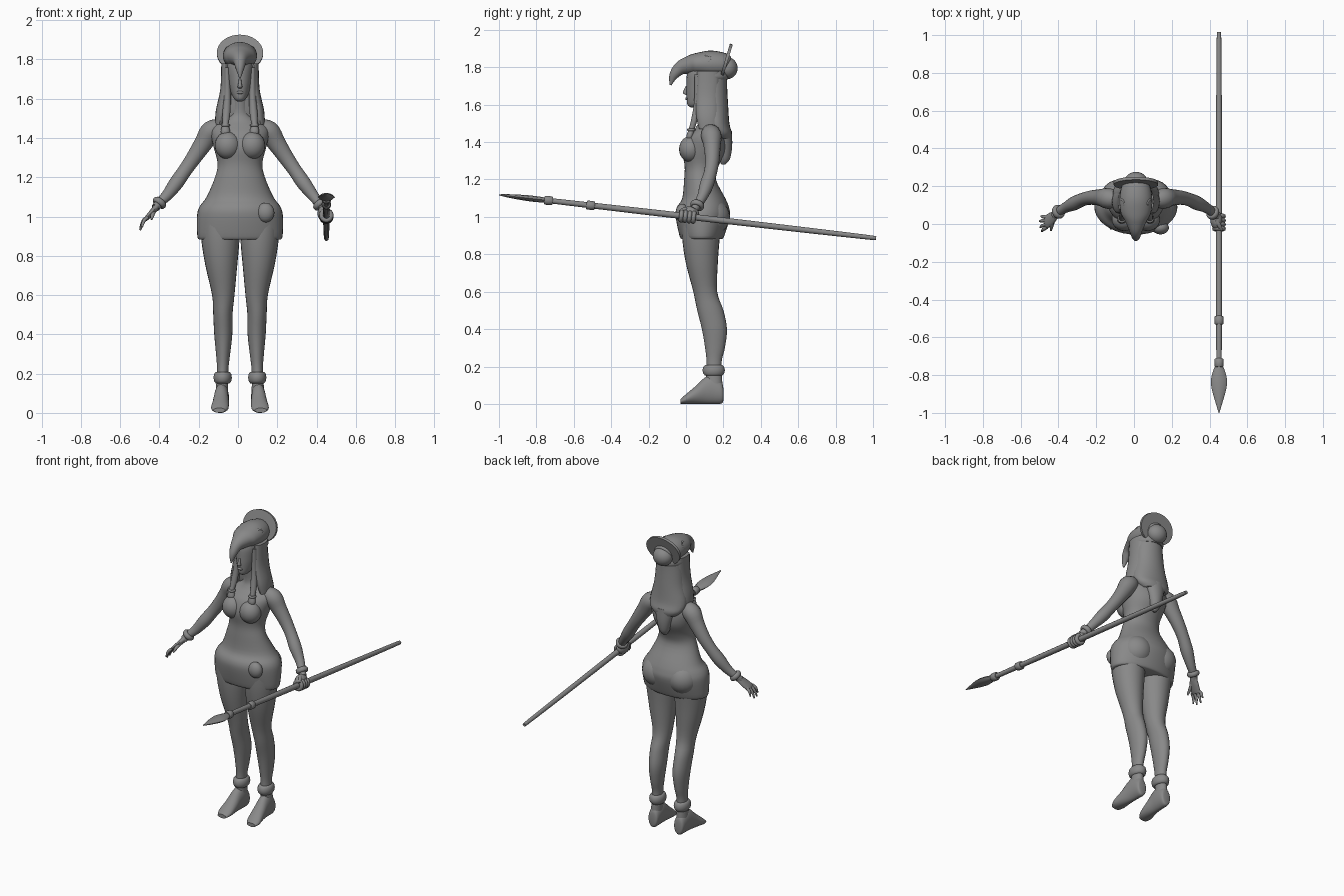
import bpy, bmesh, math
from mathutils import Vector, Matrix

CX = 0.01  # symmetry plane of the figure
grey = bpy.data.materials.new("stone grey")
grey.diffuse_color = (0.25, 0.25, 0.25, 1)


def finish(ob, name):
    ob.name = name
    ob.data.materials.clear()
    ob.data.materials.append(grey)
    for o in bpy.context.selected_objects:
        o.select_set(False)
    ob.select_set(True)
    bpy.context.view_layer.objects.active = ob
    bpy.ops.object.shade_smooth_by_angle(angle=math.radians(45))
    return ob


def spline(keys, steps):
    """Catmull-Rom interpolation through tuples."""
    out = []
    for i in range(len(keys) - 1):
        p = [keys[max(0, min(len(keys) - 1, i + k))] for k in (-1, 0, 1, 2)]
        for s in range(steps):
            t = s / steps
            out.append([0.5 * (2 * b + (c - a) * t + (2 * a - 5 * b + 4 * c - d) * t * t
                               + (3 * b - a - 3 * c + d) * t ** 3) for a, b, c, d in zip(*p)])
    out.append(list(keys[-1]))
    return out


def loft(name, keys, axis=None, ref=(1, 0, 0), sides=24, steps=4):
    """Skin ellipses (x, y, z, radius along ref, other radius)."""
    rings = spline(keys, steps)
    cen = [Vector(r[:3]) for r in rings]
    bm = bmesh.new()
    loops = []
    for i, r in enumerate(rings):
        t = Vector(axis) if axis else (cen[min(i + 1, len(cen) - 1)] - cen[max(i - 1, 0)]).normalized()
        u = Vector(ref)
        u = (u - t * u.dot(t)).normalized()
        v = t.cross(u)
        ra, rb = max(r[3], 0.001), max(r[4], 0.001)
        loops.append([bm.verts.new(cen[i] + u * ra * math.cos(a) + v * rb * math.sin(a))
                      for a in (2 * math.pi * k / sides for k in range(sides))])
    for a, b in zip(loops, loops[1:]):
        for k in range(sides):
            n = (k + 1) % sides
            bm.faces.new((a[k], a[n], b[n], b[k]))
    bm.faces.new(loops[0][::-1])
    bm.faces.new(loops[-1])
    bmesh.ops.recalc_face_normals(bm, faces=bm.faces)
    me = bpy.data.meshes.new(name)
    bm.to_mesh(me)
    bm.free()
    ob = bpy.data.objects.new(name, me)
    bpy.context.collection.objects.link(ob)
    return finish(ob, name)


def ball(name, loc, scale):
    bpy.ops.mesh.primitive_uv_sphere_add(segments=24, ring_count=14, location=loc)
    bpy.context.object.scale = scale
    return finish(bpy.context.object, name)


def ring(name, loc, direction, major, minor, scale=(1, 1, 1)):
    bpy.ops.mesh.primitive_torus_add(major_segments=28, minor_segments=10, location=loc,
                                     major_radius=major, minor_radius=minor,
                                     rotation=Vector(direction).to_track_quat('Z', 'Y').to_euler())
    bpy.context.object.scale = scale
    return finish(bpy.context.object, name)


def stack(rows):  # (z, y, rx, ry) -> centred horizontal ellipses
    return [(CX, y, z, rx, ry) for z, y, rx, ry in rows]


# Torso and short dress, neck
UP = (0, 0, 1)
loft("dress_and_torso", stack([
    (0.882, .085, .205, .108), (0.90, .085, .217, .12), (1.0, .09, .219, .145), (1.05, .09, .206, .14),
    (1.1, .095, .17, .115), (1.2, .075, .127, .085), (1.27, .083, .114, .09), (1.35, .097, .133, .115),
    (1.42, .107, .148, .105), (1.46, .115, .135, .08), (1.49, .12, .085, .06), (1.53, .12, .046, .046),
    (1.62, .11, .045, .045)]), UP, sides=40)
ball("hip_patch", (CX + .13, -.02, 1.02), (.045, .035, .05))

# Head with small facial features
loft("head", stack([
    (1.586, .04, .012, .015), (1.60, .05, .03, .042), (1.64, .08, .05, .077), (1.7, .09, .062, .088),
    (1.78, .1, .068, .09), (1.84, .11, .04, .05)]), UP)
loft("nose", [(CX, .004, 1.70, .006, .006), (CX, -.003, 1.675, .009, .01), (CX, -.004, 1.66, .012, .011),
              (CX, .005, 1.652, .006, .006)], UP, sides=12)
ball("lips", (CX, .004, 1.632), (.018, .008, .008))

# Hair: back curtain and tail
loft("hair_back", stack([
    (1.78, .14, .085, .08), (1.7, .145, .09, .075), (1.6, .15, .1, .075), (1.5, .16, .122, .072),
    (1.45, .185, .11, .06), (1.42, .195, .08, .045)]), UP)
loft("hair_tail", stack([(1.46, .195, .07, .05), (1.38, .205, .05, .042), (1.31, .205, .03, .03),
                         (1.28, .2, .01, .01)]), UP)

for s, side in ((-1, "right"), (1, "left")):
    def X(d):
        return CX + s * d

    # Side hair and beaded front locks
    loft(f"{side}_hair_curtain", [
        (X(.07), .12, 1.78, .025, .06), (X(.075), .115, 1.65, .025, .06), (X(.093), .115, 1.54, .03, .06),
        (X(.105), .12, 1.47, .022, .05)], UP, sides=16)
    loft(f"{side}_front_lock", [
        (X(.066), .07, 1.76, .014, .025), (X(.064), .065, 1.62, .018, .022), (X(.07), .045, 1.52, .02, .018),
        (X(.074), .03, 1.47, .016, .016), (X(.074), .02, 1.43, .024, .018), (X(.074), .018, 1.40, .006, .006)],
        UP, sides=14)
    ring(f"{side}_lock_bead", (X(.074), .028, 1.465), UP, .016, .007)
    ball(f"{side}_bust", (X(.062), .025, 1.362), (.066, .062, .07))
    ball(f"{side}_buttock", (X(.09), .13, 1.0), (.1, .105, .1))

    # Leg, foot and anklet
    loft(f"{side}_leg", [(X(d), y, z, rx, ry) for z, d, y, rx, ry in (
        (1.0, .105, .085, .1, .11), (.88, .1, .08, .097, .1), (.75, .095, .085, .081, .085),
        (.6, .085, .103, .057, .064), (.5, .087, .13, .049, .07), (.4, .085, .152, .046, .067),
        (.3, .086, .155, .036, .053), (.22, .088, .15, .029, .04), (.1, .092, .15, .032, .045))], UP)
    loft(f"{side}_foot", [(X(d), y, z, rx, rz) for y, z, d, rx, rz in (
        (.2, .05, .092, .02, .03), (.19, .06, .092, .033, .058), (.14, .075, .093, .037, .075),
        (.1, .07, .095, .038, .07), (.05, .047, .098, .042, .047), (0, .026, .103, .044, .026),
        (-.03, .013, .105, .03, .012))], (0, -1, 0))
    ring(f"{side}_anklet", (X(.088), .148, .18), UP, .034, .018, (.9, 1.15, 1.7))

    # Arm and wristband
    wrist = Vector((-.40, .065, 1.07)) if s < 0 else Vector((.417, .06, 1.062))
    loft(f"{side}_arm", [
        (X(.09), .125, 1.45, .04, .045), (X(.145), .135, 1.435, .055, .055), (X(.185), .14, 1.375, .045, .048),
        (X(.235), .14, 1.30, .038, .04), (X(.28), .13, 1.235, .035, .036), (X(.325), .11, 1.17, .037, .037),
        (X(.37), .088, 1.11, .028, .029), (*wrist, .023, .023),
        (wrist.x + s * .02, wrist.y - .02, wrist.z - .025, .021, .022)], ref=(0, 1, 0), sides=18)
    ring(f"{side}_wristband", wrist, (s * .6, -.3, -.75), .026, .012, (1, 1, 1.3))

    # Eye socket rims on the skull headdress
    ring(f"{side}_skull_eye_rim", (X(.07), .11, 1.845), (s, -.25, .5), .02, .006)

# Open right hand
loft("right_palm", [(-.41, .055, 1.055, .02, .017), (-.435, .032, 1.025, .032, .015),
                    (-.462, .012, .995, .034, .012), (-.468, .008, .985, .03, .008)], ref=(0, 1, 0), sides=14)
for i, (y0, tip) in enumerate(((-.018, (-.488, -.04, .945)), (0, (-.497, -.018, .93)),
                               (.02, (-.5, .014, .932)), (.036, (-.492, .042, .95)))):
    base = Vector((-.46, y0, .997))
    tip = Vector(tip)
    mid = base.lerp(tip, .5) + Vector((-.006, 0, .006))
    loft(f"right_finger_{i + 1}", [(*base, .009, .009), (*mid, .009, .009), (*tip, .004, .004)],
         ref=(0, 1, 0), sides=10)
loft("right_thumb", [(-.425, .03, 1.035, .011, .011), (-.435, -.005, 1.01, .011, .01),
                     (-.44, -.035, .985, .005, .005)], ref=(1, 0, 0), sides=10)

# Spear: shaft, collars and leaf blade along one sloping line
SX = .45


def on_spear(y):
    return (SX, y, 1.003 - .115 * y)


loft("spear_shaft", [(*on_spear(y), r, r) for y, r in (
    (1, .007), (.985, .012), (.6, .015), (0, .017), (-.4, .016), (-.76, .014))], sides=12)
along = Vector((0, -1, .115)).normalized()
for i, y in enumerate((-.51, -.735)):
    loft(f"spear_collar_{i + 1}", [(*on_spear(y + d), r, r) for d, r in (
        (.022, .016), (.018, .024), (-.018, .024), (-.022, .016))], sides=14, steps=2)
loft("spear_blade", [(*on_spear(y), w, h) for y, w, h in (
    (-.74, .014, .013), (-.78, .032, .015), (-.83, .043, .016), (-.88, .037, .014), (-.94, .02, .01),
    (-1, .002, .003))], sides=8)

# Left fist gripping the shaft
ball("left_fist", (.437, .02, 1.015), (.032, .05, .04))
for i in range(4):
    ring(f"left_finger_{i + 1}", on_spear(-.025 + i * .022), along, .024, .0125)
loft("left_thumb", [(.435, .02, 1.045, .012, .012), (.452, -.01, 1.04, .011, .011),
                    (.465, -.035, 1.03, .006, .006)], sides=10)

# Bird skull headdress with drooping beak
loft("bird_skull", [(CX, y, z, rx, rz) for y, z, rx, rz in (
    (.225, 1.805, .05, .05), (.2, 1.812, .075, .065), (.13, 1.817, .087, .072), (.06, 1.817, .08, .06),
    (.02, 1.812, .06, .05), (-.03, 1.795, .036, .037), (-.066, 1.755, .022, .024),
    (-.083, 1.705, .004, .005))], steps=6)
loft("skull_rim", stack([(1.735, .135, .087, .09), (1.75, .135, .093, .095), (1.775, .135, .09, .09)]), UP)

# Tilted disc and round ball behind the head
bpy.ops.mesh.primitive_cylinder_add(vertices=36, radius=1, depth=1, location=(CX, .215, 1.832),
                                    rotation=(math.radians(73.4), 0, 0))
bpy.context.object.scale = (.118, .096, .016)
finish(bpy.context.object, "crown_disc")
ball("crown_ball", (CX, .222, 1.795), (.062, .054, .058))
